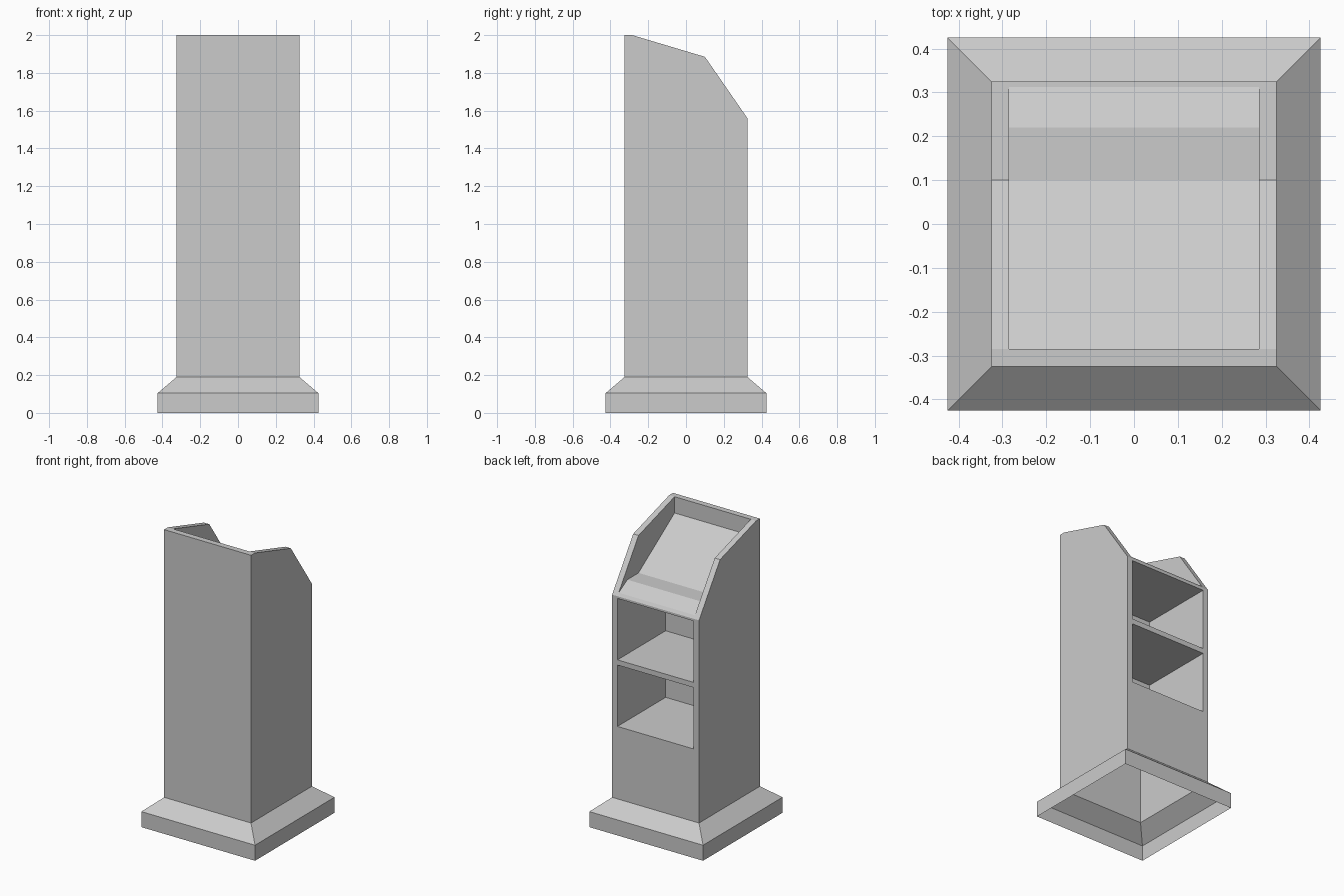
import bpy, bmesh

if "Cube" in bpy.data.objects:
    bpy.data.objects.remove(bpy.data.objects["Cube"])


def link_mesh(name, bm):
    bmesh.ops.recalc_face_normals(bm, faces=bm.faces)
    me = bpy.data.meshes.new(name)
    bm.to_mesh(me)
    bm.free()
    ob = bpy.data.objects.new(name, me)
    bpy.context.collection.objects.link(ob)
    return ob


def prism(name, profile, half_width):
    """Extrude a (y, z) side profile across x."""
    bm = bmesh.new()
    face = bm.faces.new([bm.verts.new((-half_width, y, z)) for y, z in profile])
    ext = bmesh.ops.extrude_face_region(bm, geom=[face])
    verts = [g for g in ext["geom"] if isinstance(g, bmesh.types.BMVert)]
    bmesh.ops.translate(bm, verts=verts, vec=(2 * half_width, 0, 0))
    return link_mesh(name, bm)


def carve(target, cutter):
    mod = target.modifiers.new("carve", "BOOLEAN")
    mod.operation = "DIFFERENCE"
    mod.solver = "EXACT"
    mod.object = cutter
    cutter.hide_render = True
    bpy.context.view_layer.objects.active = target
    bpy.ops.object.modifier_apply(modifier=mod.name)
    bpy.data.objects.remove(cutter)


R = 0.325      # column half width
INNER = 0.285  # recess half width

# Column with the sloping side silhouette
column = prism("lectern_column", [(-R, 0.19), (R, 0.19), (R, 1.56), (0.1, 1.885),
                                  (-INNER, 2.0), (-R, 2.0)], R)

# Sunken reading desk with flat ledge and sloping lip
carve(column, prism("desk_cutter", [(-INNER, 1.89), (0.1, 1.632), (0.22, 1.632),
                                    (0.5, 1.47), (0.5, 2.3), (-INNER, 2.3)], INNER))

# Two open storage compartments
for low, high in ((0.68, 1.095), (1.13, 1.545)):
    carve(column, prism("shelf_cutter", [(-0.19, low), (0.5, low),
                                         (0.5, high), (-0.19, high)], INNER))

# Column is an open shell underneath
bm = bmesh.new()
bm.from_mesh(column.data)
bottom = [f for f in bm.faces if all(v.co.z < 0.2 for v in f.verts)]
bmesh.ops.delete(bm, geom=bottom, context="FACES")
bm.to_mesh(column.data)
bm.free()

# Hollow flared plinth
bm = bmesh.new()
rings = [[bm.verts.new((sx * r, sy * r, z)) for sx, sy in ((-1, -1), (1, -1), (1, 1), (-1, 1))]
         for r, z in ((0.425, 0), (0.425, 0.105), (R, 0.19))]
for a, b in zip(rings, rings[1:]):
    for i in range(4):
        j = (i + 1) % 4
        bm.faces.new((a[i], a[j], b[j], b[i]))
link_mesh("plinth", bm)
